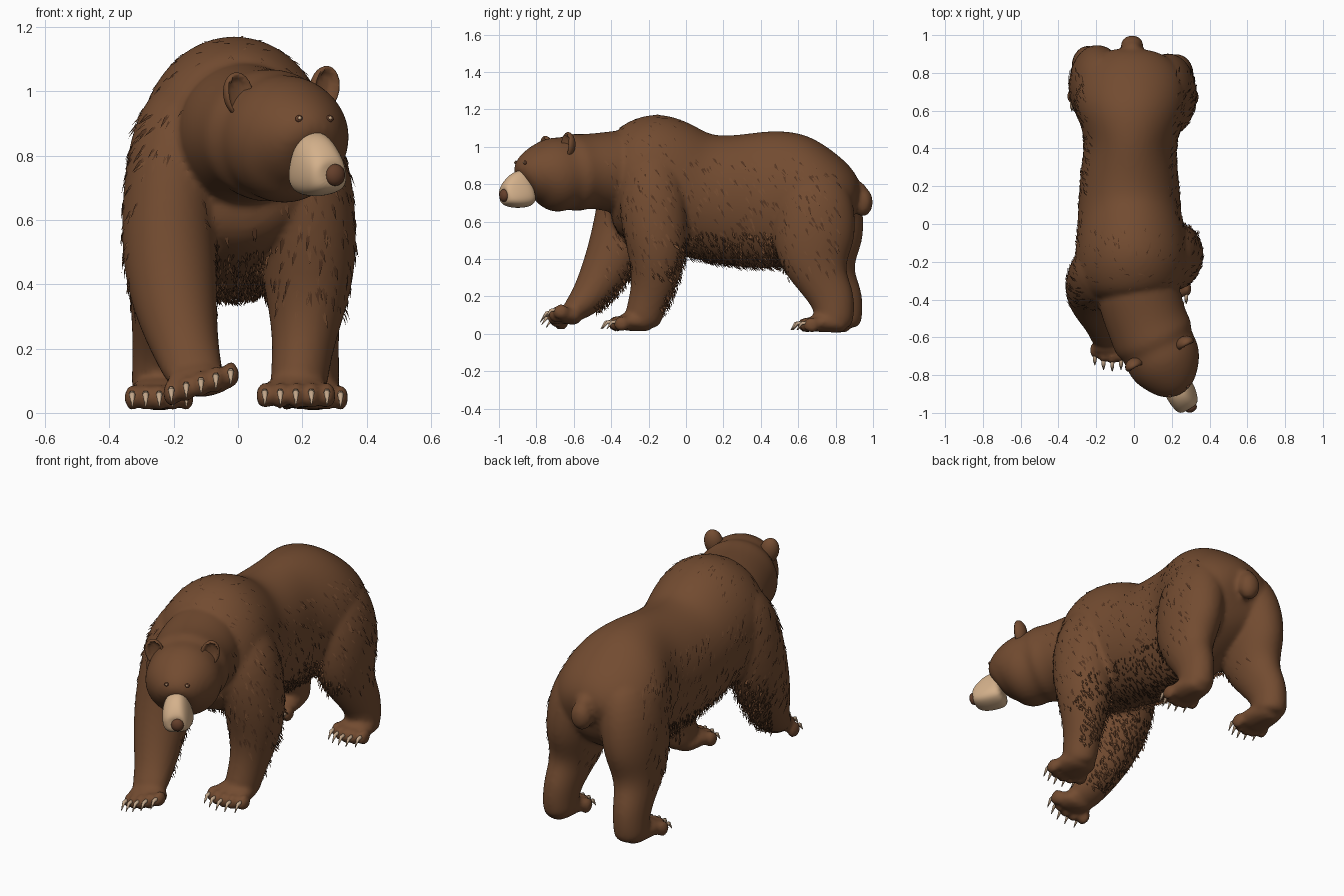
import bpy, bmesh, math, random
from mathutils import Vector, Matrix
from mathutils.bvhtree import BVHTree

random.seed(7)
default = bpy.data.objects.get("Cube")
if default:
    bpy.data.objects.remove(default, do_unlink=True)


def material(name, rgb):
    m = bpy.data.materials.new(name)
    m.use_nodes = True
    m.diffuse_color = (*rgb, 1)
    bsdf = m.node_tree.nodes["Principled BSDF"]
    bsdf.inputs["Base Color"].default_value = (*rgb, 1)
    bsdf.inputs["Roughness"].default_value = 0.9
    return m


BROWN = material("brown fur", (0.17, 0.071, 0.03))
DARK = material("dark fur strands", (0.085, 0.034, 0.015))
TAN = material("tan muzzle", (0.66, 0.44, 0.26))
NOSE = material("nose brown", (0.13, 0.05, 0.024))
CLAW = material("claw horn", (0.54, 0.38, 0.25))


def make(name, bm, mat, subdiv=0, smooth=True):
    bmesh.ops.recalc_face_normals(bm, faces=bm.faces)
    me = bpy.data.meshes.new(name)
    bm.to_mesh(me)
    bm.free()
    ob = bpy.data.objects.new(name, me)
    bpy.context.collection.objects.link(ob)
    me.materials.append(mat)
    for p in me.polygons:
        p.use_smooth = smooth
    if subdiv:
        ob.modifiers.new("round", "SUBSURF").levels = subdiv
        ob.modifiers["round"].render_levels = subdiv
    return ob


def loft(bm, rings, seg=16, grow=1.03, power=1.0):
    """Closed tube through rings of (x, y, z, side radius, other radius)."""
    centres = [Vector(r[:3]) for r in rings]
    loops = []
    for i, r in enumerate(rings):
        t = (centres[min(i + 1, len(rings) - 1)] - centres[max(i - 1, 0)]).normalized()
        side = Vector((1, 0, 0))
        side = (side - t * side.dot(t)).normalized()
        other = t.cross(side)
        loop = []
        for k in range(seg):
            a = math.tau * k / seg
            u, w = (math.copysign(abs(q) ** power, q) for q in (math.cos(a), math.sin(a)))
            loop.append(bm.verts.new(centres[i] + (side * u * r[3] + other * w * r[4]) * grow))
        loops.append(loop)
    for a, b in zip(loops, loops[1:]):
        for k in range(seg):
            n = (k + 1) % seg
            bm.faces.new((a[k], a[n], b[n], b[k]))
    for loop, c in ((loops[0], centres[0]), (loops[-1], centres[-1])):
        hub = bm.verts.new(c)
        for k in range(seg):
            bm.faces.new((loop[k], loop[(k + 1) % seg], hub))


def ball(bm, centre, size, turn=0):
    m = Matrix.Translation(centre) @ Matrix.Rotation(turn, 4, "Z") @ Matrix.Diagonal((*size, 1))
    bmesh.ops.create_uvsphere(bm, u_segments=16, v_segments=10, radius=1, matrix=m)


body_bm = bmesh.new()
claw_bm = bmesh.new()

# torso: (y, centre x, top, bottom, half width)
torso = [(.905, -.03, .79, .56, .14), (.86, -.03, .88, .5, .225), (.77, -.02, .965, .44, .295),
         (.63, -.015, 1.065, .38, .305), (.53, -.015, 1.085, .36, .27), (.42, -.02, 1.08, .35, .235),
         (.25, -.025, 1.06, .36, .262), (.05, -.025, 1.065, .41, .27), (-.08, -.015, 1.14, .44, .29),
         (-.18, -.01, 1.19, .46, .3), (-.28, -.01, 1.145, .48, .295), (-.4, 0, 1.08, .55, .23)]
loft(body_bm, [(cx, y, (a + b) / 2, w, (a - b) / 2) for y, cx, a, b, w in torso])

# neck and head, turned to the left
loft(body_bm, [(0, -.28, .86, .21, .24), (.035, -.42, .87, .22, .21),
               (.075, -.54, .87, .21, .195), (.105, -.605, .86, .22, .212),
               (.122, -.64, .86, .192, .188), (.15, -.7, .848, .2, .204),
               (.18, -.77, .85, .185, .178), (.208, -.825, .835, .142, .14),
               (.228, -.865, .805, .09, .1)])

# front legs: left planted, right stepping forward
loft(body_bm, [(.12, -.17, .96, .11, .13), (.19, -.18, .8, .155, .18),
               (.215, -.17, .6, .155, .18), (.22, -.15, .42, .145, .155),
               (.21, -.17, .27, .105, .12), (.195, -.21, .15, .088, .1),
               (.185, -.24, .05, .09, .1)])
loft(body_bm, [(-.13, -.2, .97, .14, .14), (-.195, -.27, .83, .15, .18),
               (-.22, -.32, .6, .145, .17), (-.21, -.38, .43, .145, .15),
               (-.185, -.46, .28, .12, .12), (-.15, -.55, .16, .095, .085),
               (-.13, -.63, .105, .09, .055)])

# hind legs with a hock at the heel, the left one set slightly forward
for s, dx, dy in ((-1, 0, .01), (1, -.015, -.035)):
    rings = [(.13, .7, .86, .12, .16), (.18, .72, .7, .155, .215),
             (.205, .72, .52, .145, .222), (.215, .72, .39, .125, .188),
             (.23, .765, .28, .1, .13), (.24, .82, .19, .088, .12),
             (.245, .83, .1, .085, .105), (.245, .82, .045, .085, .1)]
    loft(body_bm, [(s * x + dx, y + dy, z, a, b) for x, y, z, a, b in rings])


# paws with five toes and curved claws
def paw(x, heel, toe, z, half, tilt=0.0):
    length = heel - toe
    loft(body_bm, [(x, heel, z, half * .7, .045), (x, heel - length * .5, z + .02, half * .9, .058),
                   (x, toe + .02, z + .004, half, .042)])
    for i in range(-2, 3):
        c = Vector((x + i * half * .42, toe + .008 * i * i, z + tilt * i))
        ball(body_bm, c, (half * .25, .045, .042))
        mid = c + Vector((0, -.055, .008))
        tip = c + Vector((0, -.08, -.028))
        loft(claw_bm, [(*(c + Vector((0, -.02, .012))), .011, .012),
                       (*mid, .01, .01), (*tip, .002, .002)], 6, 1)


paw(.18, -.18, -.375, .054, .115)
paw(-.115, -.56, -.7, .09, .11, .014)
paw(.235, .86, .64, .048, .1)
paw(-.245, .88, .645, .048, .1)

# stubby hanging tail
ball(body_bm, (-.01, .945, .705), (.062, .056, .078))
ball(body_bm, (-.01, .915, .765), (.052, .055, .05))

# fuse the body masses into one skin
body = make("body", body_bm, BROWN, 2)
fuse = body.modifiers.new("fuse", "REMESH")
fuse.mode = "VOXEL"
fuse.voxel_size = 0.013
relax = body.modifiers.new("relax", "SMOOTH")
relax.factor, relax.iterations = 0.5, 5
skin = bpy.data.meshes.new_from_object(body.evaluated_get(bpy.context.evaluated_depsgraph_get()))
body.modifiers.clear()
body.data = skin
skin.materials.clear()
skin.materials.append(BROWN)
for p in skin.polygons:
    p.use_smooth = True
    p.material_index = 0

make("claws", claw_bm, CLAW)

# cupped ears, broad at the base
TURN = math.radians(28)
for name, pos, lean in (("left_ear", (.27, -.635, 1.01), .2), ("right_ear", (.002, -.75, .99), -.2)):
    bm = bmesh.new()
    verts = bmesh.ops.create_uvsphere(bm, u_segments=20, v_segments=12, radius=1)["verts"]
    for v in verts:
        if v.co.y < 0:
            v.co.y *= -0.45 if v.co.x ** 2 + v.co.z ** 2 < .6 else 0.6
    bm.transform(Matrix.Translation(pos) @ Matrix.Rotation(TURN, 4, "Z")
                 @ Matrix.Rotation(lean, 4, "Y") @ Matrix.Diagonal((.05, .042, .07, 1)))
    make(name, bm, BROWN)

# wedge-shaped muzzle, narrower along the bridge
bm = bmesh.new()
loft(bm, [(.215, -.84, .785, .08, .1), (.246, -.897, .77, .08, .1),
          (.272, -.943, .745, .07, .076), (.288, -.972, .735, .056, .05),
          (.292, -.978, .735, .035, .03)], power=.75)
across = Vector((math.cos(.49), math.sin(.49), 0))
for v in bm.verts:
    offset = (v.co - Vector((.215, -.84, 0))).dot(across)
    v.co -= across * offset * 2.4 * (v.co.z - .745)
make("muzzle", bm, TAN, 2)
bm = bmesh.new()
ball(bm, (.302, -.973, .74), (.033, .024, .034), TURN)
make("nose", bm, NOSE)

# eyes set on the face, each with a pale glint
tree = BVHTree.FromPolygons([v.co for v in skin.vertices], [p.vertices for p in skin.polygons])
eyes, glints = bmesh.new(), bmesh.new()
for x in (.19, .285):
    hit = tree.ray_cast(Vector((x, -2, .915)), Vector((0, 1, 0)))[0]
    if hit:
        ball(eyes, hit, (.013, .007, .011), TURN)
        ball(glints, hit + Vector((.002, -.006, .002)), (.006, .004, .005), TURN)
make("eyes", eyes, NOSE)
make("eye_glints", glints, TAN)

# fur tufts: thin blades combed down and back, longest under the belly
tufts = {"fur_tufts": bmesh.new(), "dark_fur_tufts": bmesh.new()}
count = 0
for _ in range(40000):
    p = random.choice(skin.polygons)
    c, n = p.center, p.normal
    hem = n.z < -.25 and .3 < c.z < .55 and -.3 < c.y < .55
    elbow = .12 < c.z < .5 and -.6 < c.y < 0 and n.y > .45
    flank = .32 < c.z < .95 and -.45 < c.y < .8 and abs(n.z) < .6
    hump = c.z > .95 and -.35 < c.y < -.05
    chance = .7 if hem or elbow else .17 if flank else .1 if hump else 0
    if random.random() > chance:
        continue
    flow = Vector((random.uniform(-.3, .3), random.uniform(.3, .9), -1))
    lift = .7 if hem or elbow else .12
    flow = ((flow - n * flow.dot(n)).normalized() + n * lift).normalized()
    size = random.uniform(.025, .05) * (1 if hem or elbow or hump else 1.4)
    wide = n.cross(flow).normalized() * size * .1
    base = c - n * .003
    bm = tufts["dark_fur_tufts" if random.random() < (.25 if hem or elbow else .6) else "fur_tufts"]
    pts = (base, base + flow * size * .4 + wide + n * .003,
           base + flow * size, base + flow * size * .4 - wide + n * .003)
    bm.faces.new([bm.verts.new(q) for q in pts])
    count += 1
    if count > 2600:
        break
for (name, bm), mat in zip(tufts.items(), (BROWN, DARK)):
    make(name, bm, mat, smooth=False)
